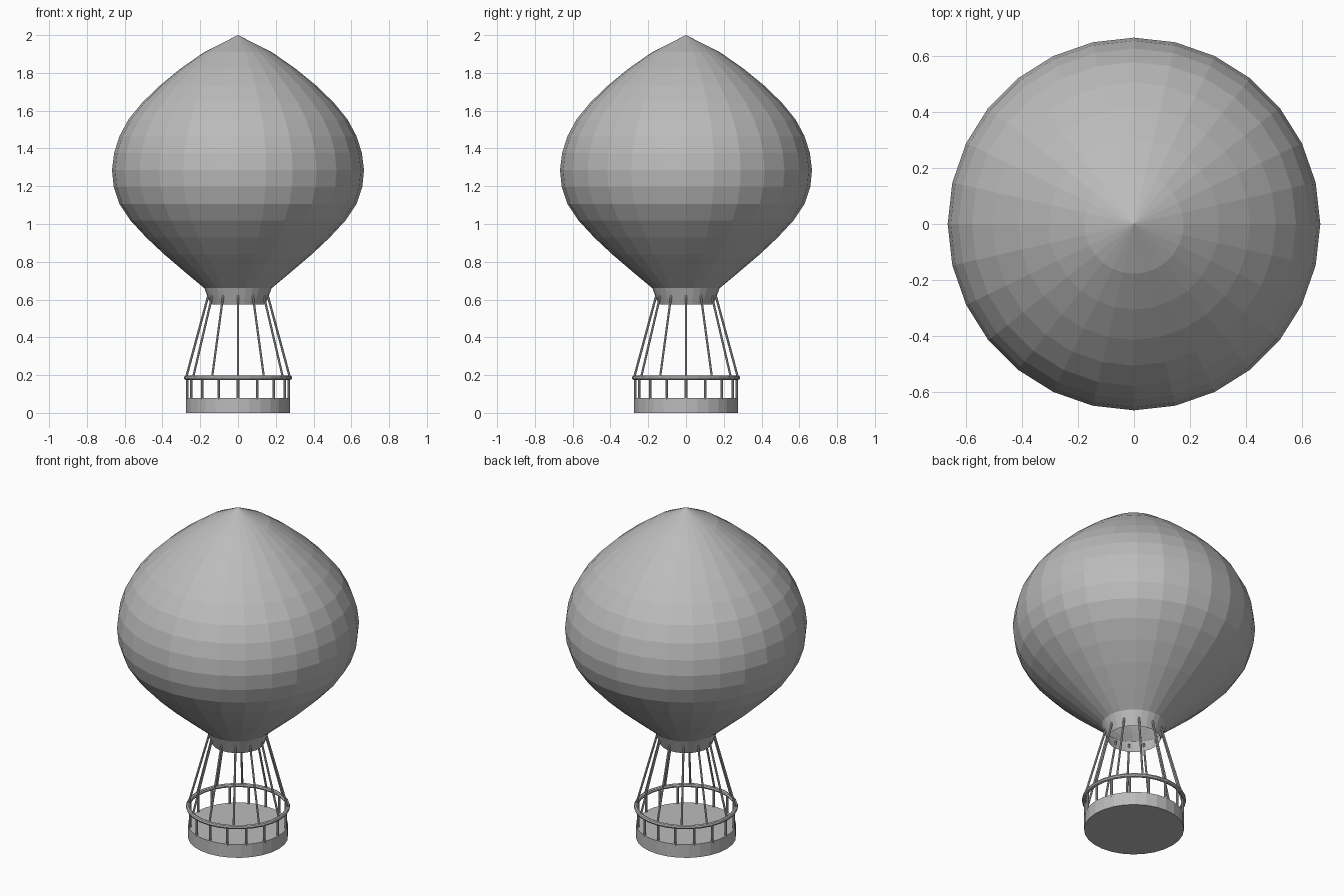
import bpy, bmesh, math
from mathutils import Vector

cube = bpy.data.objects.get("Cube")
if cube:
    bpy.data.objects.remove(cube)

grey = bpy.data.materials.new("plain_grey")
grey.use_nodes = True
colour = (0.5, 0.5, 0.5, 1)
grey.diffuse_color = colour
grey.node_tree.nodes["Principled BSDF"].inputs["Base Color"].default_value = colour

SIDES = 28


def finish(bm, name):
    bmesh.ops.remove_doubles(bm, verts=bm.verts, dist=1e-5)
    bmesh.ops.recalc_face_normals(bm, faces=bm.faces)
    mesh = bpy.data.meshes.new(name)
    bm.to_mesh(mesh)
    bm.free()
    mesh.materials.append(grey)
    obj = bpy.data.objects.new(name, mesh)
    bpy.context.collection.objects.link(obj)
    return obj


def lathe(name, profile, closed=False):
    """Spin an (r, z) profile around the z axis."""
    bm = bmesh.new()
    verts = [bm.verts.new((r, 0, z)) for r, z in profile]
    edges = [bm.edges.new(pair) for pair in zip(verts, verts[1:])]
    if closed:
        edges.append(bm.edges.new((verts[-1], verts[0])))
    bmesh.ops.spin(bm, geom=verts + edges, cent=(0, 0, 0), axis=(0, 0, 1),
                   angle=math.tau, steps=SIDES)
    return finish(bm, name)


def ring_of_rods(name, count, low, high, radius):
    """Thin rods between two (r, z) points, repeated around the z axis."""
    bm = bmesh.new()
    for i in range(count):
        a = math.tau * i / count - math.pi / 2
        p, q = (Vector((r * math.cos(a), r * math.sin(a), z)) for r, z in (low, high))
        rod = bmesh.ops.create_cone(bm, cap_ends=True, segments=8, radius1=radius,
                                    radius2=radius, depth=(q - p).length)["verts"]
        turn = (q - p).to_track_quat("Z", "Y")
        for v in rod:
            v.co = turn @ v.co + (p + q) / 2
    return finish(bm, name)


# Envelope: evenly spaced rings from the neck to the pointed crown
radii = [0.178, 0.285, 0.39, 0.485, 0.568, 0.628, 0.658, 0.667,
         0.656, 0.628, 0.58, 0.507, 0.415, 0.306, 0.178, 0]
step = (2 - 0.66) / (len(radii) - 1)
lathe("envelope", [(r, 0.66 + i * step) for i, r in enumerate(radii)])

# Open neck below the envelope
lathe("neck", [(0.145, 0.575), (0.178, 0.66)])

# Basket: solid drum, posts and round rail
lathe("basket_base", [(0, 0), (0.275, 0), (0.275, 0.08), (0, 0.08)])
ring_of_rods("rail_posts", 16, (0.268, 0.07), (0.268, 0.185), 0.007)
tube = [(0.275 + 0.012 * math.cos(t * math.tau / 8), 0.186 + 0.012 * math.sin(t * math.tau / 8))
        for t in range(8)]
lathe("rail", tube, closed=True)

# Ropes from the rail up to the neck
ring_of_rods("ropes", 12, (0.275, 0.186), (0.155, 0.63), 0.006)
